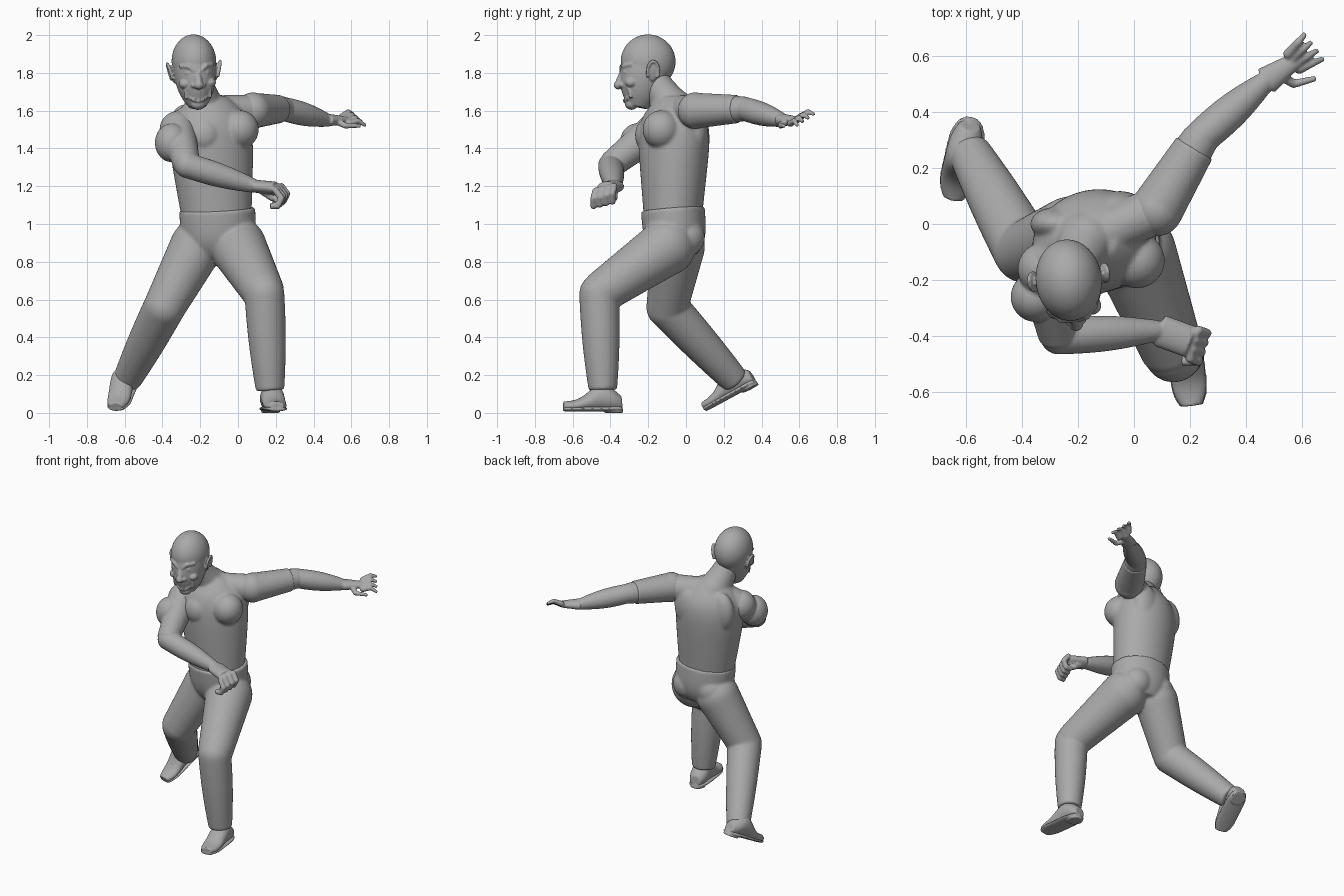
import bpy, bmesh, math
from mathutils import Vector, Matrix

cube = bpy.data.objects.get("Cube")
if cube:
    bpy.data.objects.remove(cube)

grey = bpy.data.materials.new("clay grey")
grey.use_nodes = True
tone = (0.4, 0.4, 0.4, 1)
grey.diffuse_color = tone
grey.node_tree.nodes["Principled BSDF"].inputs["Base Color"].default_value = tone


def at(x, y, z):
    return Vector((x, y, z))


def turn(degrees, axis):
    return Matrix.Rotation(math.radians(degrees), 4, axis)


def loft(bm, rings, sides=14):
    """Closed tube through rings of (centre, radius, other radius, yaw)."""
    tangent = (rings[-1][0] - rings[0][0]).normalized()
    reference = at(1, 0, 0) if abs(tangent.z) > 0.7 else at(0, 0, 1)
    loops = []
    # End rings are doubled so that the caps stay crisp when rounded
    for centre, radius, other, yaw in [rings[0], *rings, rings[-1]]:
        u = turn(yaw, "Z").to_3x3() @ reference
        u = (u - tangent * u.dot(tangent)).normalized()
        v = tangent.cross(u)
        loop = []
        for k in range(sides):
            angle = math.tau * k / sides
            offset = u * radius * math.cos(angle) + v * other * math.sin(angle)
            loop.append(bm.verts.new(centre + offset * 1.04))
        loops.append(loop)
    for low, high in zip(loops, loops[1:]):
        for k in range(sides):
            following = (k + 1) % sides
            bm.faces.new((low[k], low[following], high[following], high[k]))
    bm.faces.new(loops[0][::-1])
    bm.faces.new(loops[-1])


def blob(bm, centre, size, degrees=0, axis="Y"):
    """Ellipsoid lump."""
    place = Matrix.Translation(centre) @ turn(degrees, axis) @ Matrix.Diagonal((*size, 1))
    bmesh.ops.create_uvsphere(bm, u_segments=16, v_segments=10, radius=1.04, matrix=place)


def limb(bm, start, end, thick, thin, swell=0, flat=1):
    """Tapered, swelling limb with a ball joint at its start."""
    blob(bm, start, (thick, thick, thick))
    rings = []
    for step in range(7):
        t = step / 6
        radius = thick + (thin - thick) * t + swell * math.sin(math.pi * t)
        rings.append((start.lerp(end, t), radius, radius * flat, 0))
    loft(bm, rings)


def chain(bm, points, radius):
    """Thin strand of limbs through the points."""
    for start, end in zip(points, points[1:]):
        limb(bm, start, end, radius, radius)


def trunk(bm, start, end, width, depth, grow=0, close=0.6, power=3, twist=0):
    """Oval body section that closes in toward its end."""
    rings = []
    for step in range(9):
        t = step / 8
        scale = (1 + grow * t) * (1 - close * t ** power)
        rings.append((start.lerp(end, t), width * scale, depth * scale, twist * t))
    loft(bm, rings)


def finish(name, bm, voxel=0.006, relax=3, place=Matrix()):
    """Fuse the overlapping lumps into one smooth skin."""
    bm.transform(place)
    bmesh.ops.recalc_face_normals(bm, faces=bm.faces)
    mesh = bpy.data.meshes.new(name)
    bm.to_mesh(mesh)
    bm.free()
    mesh.materials.append(grey)
    obj = bpy.data.objects.new(name, mesh)
    bpy.context.collection.objects.link(obj)
    rounding = obj.modifiers.new("rounding", "SUBSURF")
    rounding.levels = rounding.render_levels = 2
    fuse = obj.modifiers.new("fuse", "REMESH")
    fuse.mode, fuse.voxel_size, fuse.use_smooth_shade = "VOXEL", voxel, True
    soft = obj.modifiers.new("soften", "SMOOTH")
    soft.factor, soft.iterations = 0.5, relax


# Joints of the pose
left_shoulder, left_elbow = at(0.08, 0.05, 1.6), at(0.24, 0.31, 1.61)
left_wrist, left_palm = at(0.47, 0.51, 1.55), at(0.57, 0.58, 1.55)
right_shoulder, right_elbow = at(-0.32, -0.16, 1.5), at(-0.27, -0.4, 1.31)
right_wrist, right_palm = at(0.09, -0.38, 1.2), at(0.2, -0.42, 1.19)
left_hip, left_knee, left_ankle = at(0, -0.1, 0.88), at(0.14, -0.46, 0.63), at(0.17, -0.44, 0.12)
right_hip, right_knee, right_ankle = at(-0.22, -0.04, 0.88), at(-0.39, -0.1, 0.56), at(-0.59, 0.26, 0.17)
neck = at(-0.17, -0.06, 1.6)
head_centre = at(-0.23, -0.2, 1.8)

# Bare torso, twisted with the right shoulder forward
body = bmesh.new()
trunk(body, at(-0.11, -0.07, 1), at(-0.16, -0.06, 1.67), 0.18, 0.15, grow=0.4, power=8, twist=22)
limb(body, neck, head_centre, 0.11, 0.08, swell=-0.01)
limb(body, neck, left_shoulder, 0.08, 0.085)
limb(body, neck, right_shoulder, 0.08, 0.09)
# Chest muscles and shoulder blades
blob(body, at(0.01, -0.13, 1.5), (0.1, 0.1, 0.1))
blob(body, at(-0.18, -0.18, 1.47), (0.1, 0.09, 0.1))
for x in (-0.28, -0.05):
    blob(body, at(x, 0.07 + x / 4, 1.5), (0.09, 0.06, 0.13))
finish("torso", body, voxel=0.009, relax=6)

# Left arm flung back, with open fingers
arm = bmesh.new()
limb(arm, left_shoulder, left_elbow, 0.09, 0.065)
limb(arm, left_elbow, left_wrist, 0.062, 0.036, swell=0.012)
limb(arm, left_wrist, left_palm, 0.034, 0.02, flat=1.5)
for k in range(4):
    spread = at(-0.013, 0.018, 0.012) * (k - 1.5)
    knuckle = left_palm + spread
    middle = knuckle + at(0.04, 0.03, 0.02) + spread / 3
    limb(arm, knuckle, middle, 0.018, 0.014)
    limb(arm, middle, middle + at(0.035, 0.025, -0.02) + spread / 3, 0.014, 0.009)
thumb = left_palm + at(0, -0.08, -0.03)
limb(arm, left_wrist.lerp(left_palm, 0.4), thumb, 0.02, 0.015)
limb(arm, thumb, thumb + at(0.08, 0.02, 0), 0.015, 0.01)
finish("left_arm", arm)

# Short sleeve ending above the left elbow
sleeve = bmesh.new()
limb(sleeve, left_shoulder, left_shoulder.lerp(left_elbow, 0.85), 0.094, 0.074)
finish("left_sleeve", sleeve, relax=2)

# Right arm folded across the body, ending in a loose fist
arm = bmesh.new()
limb(arm, right_shoulder, right_elbow, 0.095, 0.07)
blob(arm, at(-0.35, -0.26, 1.43), (0.09, 0.09, 0.1))
limb(arm, right_elbow, right_wrist, 0.065, 0.036, swell=0.012)
limb(arm, right_wrist, right_palm, 0.034, 0.034, flat=1.7)
for k in range(4):
    knuckle = right_palm + at(0.03, 0.04, 0.01) + at(-0.01, -0.033, -0.008) * k
    middle = knuckle + at(0.03, -0.01, -0.04)
    tip = middle + at(-0.02, 0, -0.04)
    chain(arm, [right_palm, knuckle, middle, tip, tip + at(-0.04, 0, 0)], 0.017)
chain(arm, [right_wrist, right_palm + at(-0.02, 0.04, -0.05), right_palm + at(0.03, 0, -0.06)], 0.019)
finish("right_arm", arm)

# Trousers: seat, forward left leg and trailing right leg
legs = bmesh.new()
trunk(legs, at(-0.11, -0.07, 1.08), at(-0.1, -0.05, 0.83), 0.2, 0.168, close=0.35, power=4)
for x in (-0.2, -0.02):
    blob(legs, at(x, 0, 0.93), (0.1, 0.1, 0.1))
limb(legs, left_hip, left_knee, 0.15, 0.11)
limb(legs, left_knee, left_ankle, 0.105, 0.075, swell=0.008)
limb(legs, right_hip, right_knee, 0.14, 0.11)
limb(legs, right_knee, right_ankle, 0.11, 0.075, swell=0.005)
finish("trousers", legs, voxel=0.009, relax=6)


# Shoes, each with a sole and heel, pointing toward -y before placing
def shoe(side, place):
    upper, sole = bmesh.new(), bmesh.new()
    uppers, soles = [], []
    for step in range(9):
        t = step / 8
        y = 0.1 - 0.31 * t
        half_width = 0.062 * (1 - (2 * t - 1) ** 6 * 0.4)
        half_height = 0.025 + 0.05 * math.exp(-(y / 0.09) ** 2)
        uppers.append((at(0, y, 0.01 + half_height), half_height, half_width, 0))
        soles.append((at(0, y, 0.022), 0.014, half_width + 0.004, 0))
    loft(upper, uppers)
    loft(sole, soles)
    limb(sole, at(0, 0.06, 0.045), at(0, 0.06, 0), 0.04, 0.05)
    finish(side + "_shoe", upper, place=place)
    finish(side + "_sole", sole, relax=1, place=place)


shoe("left", Matrix.Translation((0.18, -0.44, 0)) @ turn(7, "Z"))
shoe("right", Matrix.Translation((-0.6, 0.29, 0.1)) @ turn(-13, "Z") @ turn(28, "X"))

# Head, modelled around its own centre with the face toward -y
head_place = Matrix.Translation(head_centre) @ turn(7, "Z") @ turn(-3, "Y")
head = bmesh.new()
blob(head, at(0, 0, 0.06), (0.118, 0.146, 0.14))
trunk(head, at(0, 0, 0.08), at(0, -0.06, -0.18), 0.113, 0.135)
blob(head, at(0, -0.09, -0.165), (0.04, 0.035, 0.03))
# Long nose
nose = at(0, -0.16, -0.065)
limb(head, at(0, -0.125, 0.03), nose, 0.015, 0.022)
blob(head, nose, (0.025, 0.024, 0.022))
for s in (-1, 1):
    blob(head, nose + at(s * 0.025, 0.018, 0), (0.015, 0.018, 0.014))
    # Scowling brow, eyeball, lower lid, cheek and grin fold
    eye = at(s * 0.045, -0.12, 0)
    chain(head, [eye + at(-s * 0.03, -0.02, 0.01), eye + at(0, -0.015, 0.035), eye + at(s * 0.04, 0.025, 0.04)], 0.013)
    blob(head, eye, (0.022, 0.02, 0.018))
    chain(head, [eye + at(-s * 0.025, -0.01, -0.02), eye + at(0, -0.01, -0.027), eye + at(s * 0.035, 0.02, -0.01)], 0.007)
    blob(head, eye + at(s * 0.02, 0.02, -0.055), (0.034, 0.033, 0.026))
    chain(head, [eye + at(-s * 0.015, -0.015, -0.06), eye + at(s * 0.02, 0.01, -0.09), eye + at(s * 0.02, 0.02, -0.135)], 0.009)
    # Ear with a raised rim
    ear = at(s * 0.12, 0.01, 0)
    blob(head, ear, (0.011, 0.028, 0.05), s * 14)
    rim = []
    for step in range(9):
        angle = math.radians(30 * step - 30)
        up = math.sin(angle) * 0.055
        rim.append(ear + at(s * (0.008 + up / 4), math.cos(angle) * 0.03, up))
    chain(head, rim, 0.008)

# Stretched lips of the open grin, with two rows of teeth between
teeth = bmesh.new()
for top, drop in ((-0.1, 0), (-0.12, 0.03)):
    lip = []
    for k in range(-3, 4):
        t = k / 3
        curve = t * t
        lip.append(at(0.06 * t, 0.03 * curve - 0.125, top - drop + (drop + 0.012) * curve))
        blob(teeth, at(0.045 * t, 0.02 * curve - 0.128, top - drop / 2 - 0.012 + 0.015 * curve), (0.0065, 0.008, 0.011))
    chain(head, lip, 0.009)
finish("head", head, voxel=0.005, relax=2, place=head_place)
finish("teeth", teeth, voxel=0.003, relax=1, place=head_place)
